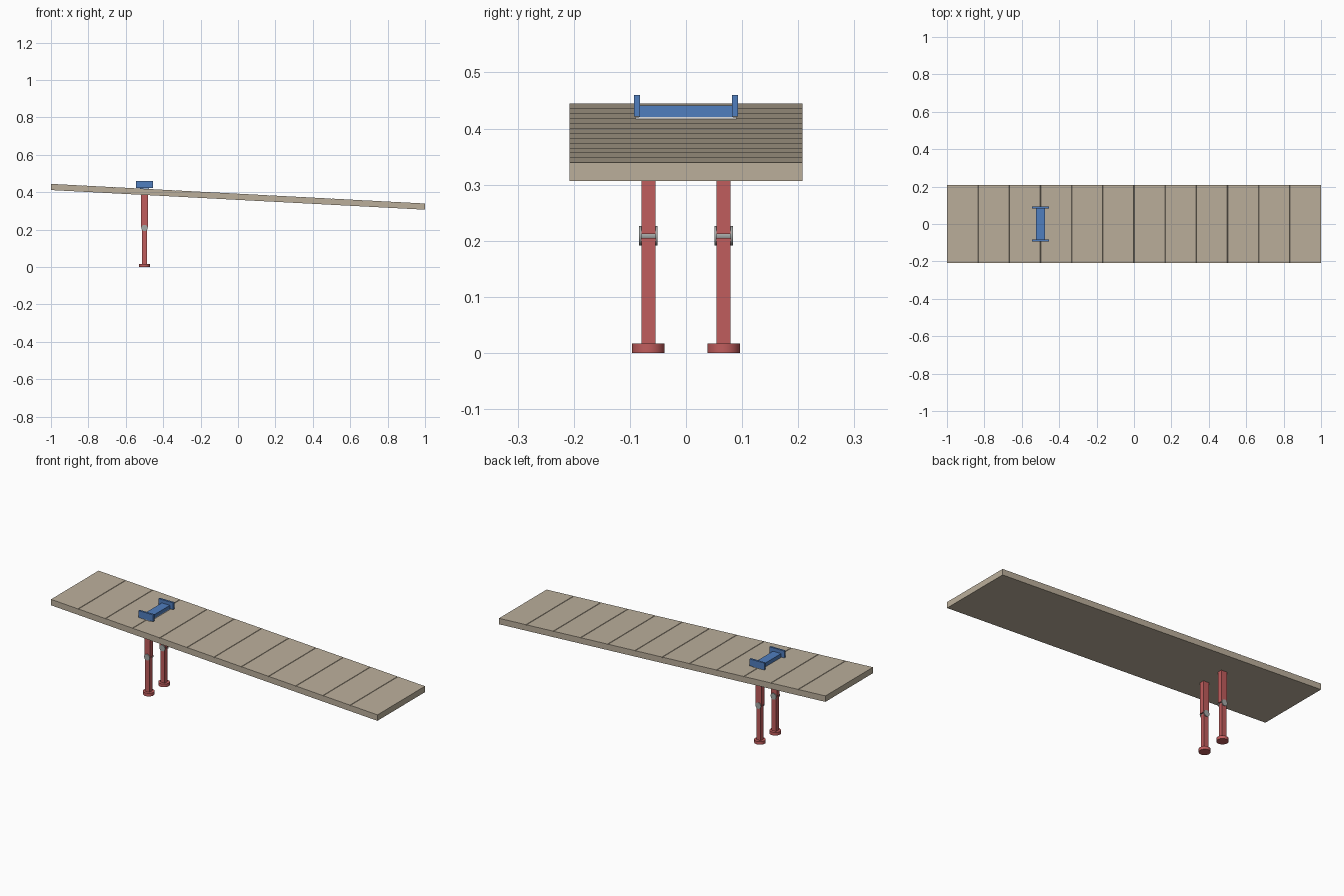
import bpy, bmesh, math
from mathutils import Matrix

cube = bpy.data.objects.get("Cube")
if cube:
    bpy.data.objects.remove(cube, do_unlink=True)


def material(name, rgb):
    m = bpy.data.materials.new(name)
    m.use_nodes = True
    m.diffuse_color = (*rgb, 1)
    m.node_tree.nodes["Principled BSDF"].inputs["Base Color"].default_value = (*rgb, 1)
    return m


TAN = material("weathered tan", (0.50, 0.43, 0.33))
RED = material("muted red", (0.53, 0.11, 0.11))
BLUE = material("blue", (0.08, 0.21, 0.52))
GREY = material("steel grey", (0.38, 0.40, 0.39))
PALE = material("pale grey", (0.75, 0.75, 0.75))


def finish(name, bm, mat):
    bmesh.ops.recalc_face_normals(bm, faces=bm.faces)
    mesh = bpy.data.meshes.new(name)
    bm.to_mesh(mesh)
    bm.free()
    mesh.materials.append(mat)
    obj = bpy.data.objects.new(name, mesh)
    bpy.context.collection.objects.link(obj)
    return obj


def box(name, mat, x, y, z):
    """Box from (low, high) ranges on each axis."""
    bm = bmesh.new()
    bmesh.ops.create_cube(bm, size=1)
    for v in bm.verts:
        v.co = [(lo + hi) / 2 + c * (hi - lo) for c, (lo, hi) in zip(v.co, (x, y, z))]
    return finish(name, bm, mat)


def cylinder(name, mat, centre, radius, depth, along_y=False):
    bm = bmesh.new()
    turn = Matrix.Rotation(math.pi / 2, 4, "X") if along_y else Matrix()
    bmesh.ops.create_cone(bm, cap_ends=True, segments=32, radius1=radius,
                          radius2=radius, depth=depth,
                          matrix=Matrix.Translation(centre) @ turn)
    obj = finish(name, bm, mat)
    for p in obj.data.polygons:
        p.use_smooth = len(p.vertices) == 4
    for e in obj.data.edges:
        a, b = (obj.data.vertices[i].co for i in e.vertices)
        axis = 1 if along_y else 2
        e.use_edge_sharp = abs(a[axis] - b[axis]) < 1e-5
    return obj


# Sloping deck: one slab whose top is scored into planks
PLANKS, THICK, HALF_Y = 12, 0.033, 0.208


def deck_top(x):
    return 0.392 - 0.0525 * x


profile = [(-1, deck_top(-1))]
for i in range(1, PLANKS):
    x = -1 + 2 * i / PLANKS
    profile += [(x - 0.002, deck_top(x)), (x, deck_top(x) - 0.004), (x + 0.002, deck_top(x))]
profile += [(1, deck_top(1)), (1, deck_top(1) - THICK), (-1, deck_top(-1) - THICK)]
bm = bmesh.new()
face = bm.faces.new([bm.verts.new((x, -HALF_Y, z)) for x, z in profile])
side = bmesh.ops.extrude_face_region(bm, geom=[face])
bmesh.ops.translate(bm, vec=(0, 2 * HALF_Y, 0),
                    verts=[g for g in side["geom"] if isinstance(g, bmesh.types.BMVert)])
finish("deck", bm, TAN)

# Jointed legs with round feet, one on each side
LEG_X = -0.5
for label, y in (("front", -0.067), ("back", 0.067)):
    width = (y - 0.0125, y + 0.0125)
    cylinder(label + "_foot", RED, (LEG_X, y, 0.0085), 0.029, 0.017)
    box(label + "_lower_leg", RED, (LEG_X - 0.013, LEG_X + 0.013), width, (0.01, 0.205))
    box(label + "_upper_leg", RED, (LEG_X - 0.018, LEG_X + 0.018), width, (0.212, 0.395))
    cylinder(label + "_hinge_pin", GREY, (LEG_X, y, 0.209), 0.010, 0.03, True)
    for end, s in (("inner", -1), ("outer", 1)):
        cylinder(label + "_hinge_" + end + "_cap", GREY, (LEG_X, y + s * 0.0145, 0.209),
                 0.017, 0.004, True)

# Handle lying on the deck above the legs
box("handle_pad", PALE, (-0.525, -0.475), (-0.09, 0.09), (0.416, 0.421))
box("handle_bar", BLUE, (-0.525, -0.475), (-0.084, 0.084), (0.420, 0.441))
for label, s in (("front", -1), ("back", 1)):
    ends = sorted((s * 0.082, s * 0.093))
    box(label + "_handle_plate", BLUE, (-0.545, -0.455), ends, (0.422, 0.46))
